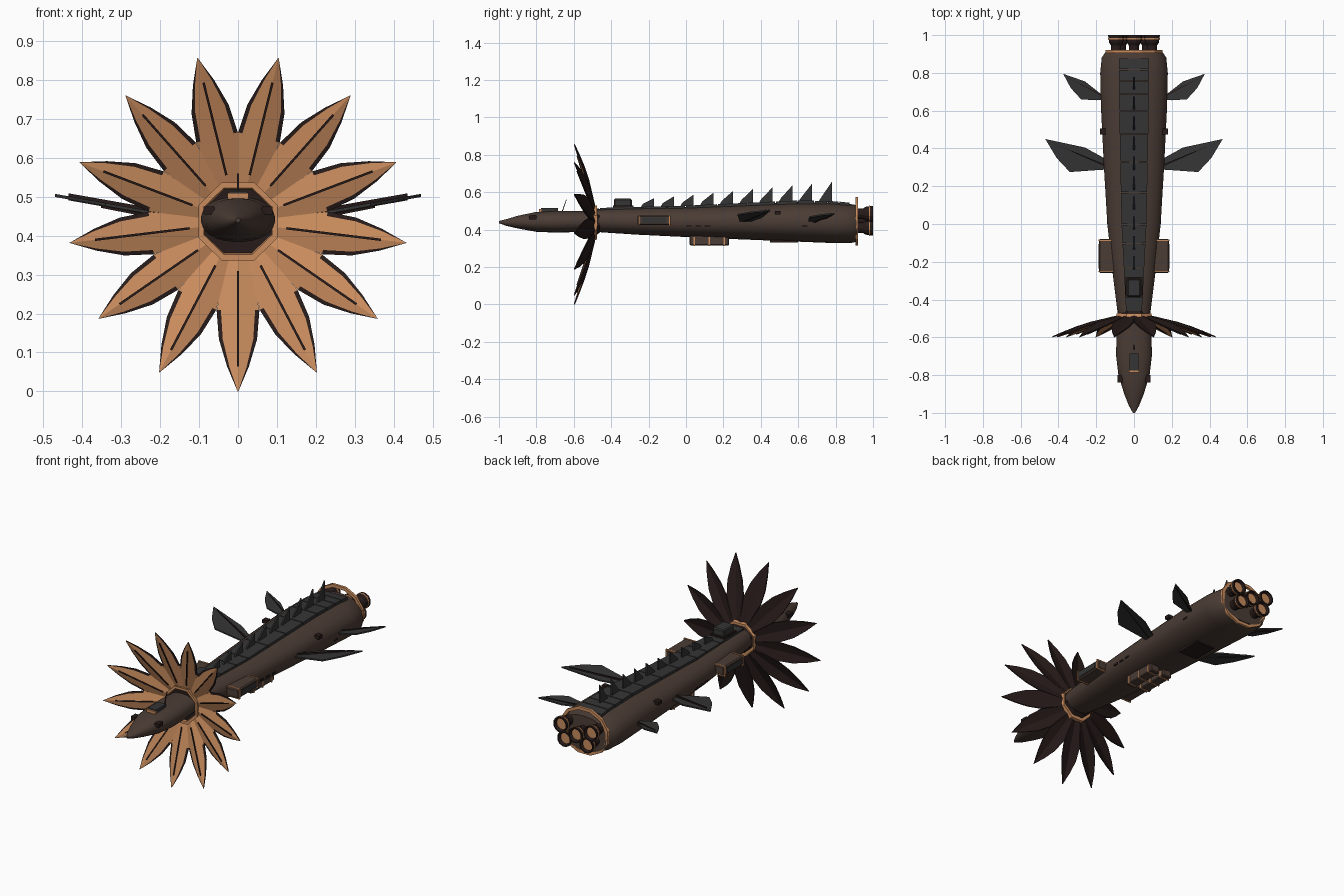
import bpy, bmesh, math
from mathutils import Vector

if "Cube" in bpy.data.objects:
    bpy.data.objects.remove(bpy.data.objects["Cube"])


def mat(name, rgb):
    m = bpy.data.materials.new(name)
    m.diffuse_color = (*rgb, 1)
    m.use_nodes = True
    m.node_tree.nodes["Principled BSDF"].inputs["Base Color"].default_value = m.diffuse_color
    return m


HULL = mat("brown_hull", (0.07, 0.045, 0.035))
DARK = mat("dark_grey", (0.035, 0.035, 0.035))
BLACK = mat("black_brown", (0.02, 0.011, 0.01))
COPPER = mat("copper", (0.58, 0.26, 0.11))


def finish(name, bm, mats, smooth=False, normals=True):
    if normals:
        bmesh.ops.recalc_face_normals(bm, faces=bm.faces)
    me = bpy.data.meshes.new(name)
    bm.to_mesh(me)
    bm.free()
    ob = bpy.data.objects.new(name, me)
    bpy.context.collection.objects.link(ob)
    for m in mats:
        me.materials.append(m)
    if smooth:
        bpy.ops.object.select_all(action='DESELECT')
        ob.select_set(True)
        bpy.context.view_layer.objects.active = ob
        bpy.ops.object.shade_smooth_by_angle(angle=math.radians(35))
    return ob


def loft(name, sections, m, n=28, cx=0, smooth=True, closed=False, power=0.9):
    """Oval sections (y, half width, z low, z high) joined along y."""
    bm = bmesh.new()
    rings = []
    for y, hw, lo, hi in sections:
        ring = []
        for k in range(n):
            a = 2 * math.pi * (k + 0.5) / n
            c, s = math.cos(a), math.sin(a)
            x = math.copysign(abs(c) ** power, c) * hw
            z = (lo + hi) / 2 + math.copysign(abs(s) ** power, s) * (hi - lo) / 2
            ring.append(bm.verts.new((cx + x, y, z)))
        rings.append(ring)
    pairs = list(zip(rings, rings[1:])) + ([(rings[-1], rings[0])] if closed else [])
    for a, b in pairs:
        for k in range(n):
            j = (k + 1) % n
            bm.faces.new((a[k], a[j], b[j], b[k]))
    if not closed:
        bm.faces.new(rings[0])
        bm.faces.new(rings[-1])
    return finish(name, bm, [m], smooth)


def plate(name, pts, vec, m):
    """Flat polygon pushed along a vector."""
    bm = bmesh.new()
    f = bm.faces.new([bm.verts.new(p) for p in pts])
    r = bmesh.ops.extrude_face_region(bm, geom=[f])
    bmesh.ops.translate(bm, vec=vec, verts=[v for v in r['geom'] if isinstance(v, bmesh.types.BMVert)])
    return finish(name, bm, [m])


def box(name, x, y, z, m, bevel=0.0):
    bm = bmesh.new()
    bmesh.ops.create_cube(bm, size=1)
    for v in bm.verts:
        v.co = Vector([(a + b) / 2 + c * (b - a) for (a, b), c in zip((x, y, z), v.co)])
    if bevel:
        bmesh.ops.bevel(bm, geom=bm.edges[:], offset=bevel, segments=1, affect='EDGES')
    return finish(name, bm, [m])


def lerp(table, y):
    for (a, *p), (b, *q) in zip(table, table[1:]):
        if y <= b:
            t = (y - a) / (b - a)
            return [u + (v - u) * t for u, v in zip(p, q)]
    return table[-1][1:]


# Hull and nose
loft("main_hull", [(-0.5, 0.08, 0.39, 0.505), (-0.45, 0.09, 0.385, 0.512), (-0.25, 0.115, 0.372, 0.518),
                   (0, 0.142, 0.36, 0.522), (0.3, 0.16, 0.347, 0.535), (0.6, 0.175, 0.335, 0.547),
                   (0.8, 0.18, 0.327, 0.545), (0.88, 0.172, 0.328, 0.537), (0.92, 0.145, 0.335, 0.53)], HULL)
loft("nose", [(-1, 0.006, 0.434, 0.446), (-0.96, 0.028, 0.42, 0.456), (-0.9, 0.052, 0.406, 0.474),
              (-0.8, 0.083, 0.388, 0.495), (-0.7, 0.095, 0.384, 0.5), (-0.6, 0.094, 0.386, 0.5),
              (-0.48, 0.085, 0.39, 0.5)], HULL)

# Collar and stern ring
loft("neck_collar", [(-0.515, 0.11, 0.328, 0.545), (-0.475, 0.1, 0.34, 0.535), (-0.475, 0.085, 0.36, 0.51),
                     (-0.515, 0.095, 0.345, 0.53)], COPPER, 8, smooth=False, closed=True, power=1)
loft("collar_core", [(-0.505, 0.1, 0.345, 0.53), (-0.46, 0.092, 0.38, 0.515)], BLACK, 8, smooth=False, power=1)
loft("stern_ring", [(0.905, 0.155, 0.31, 0.58), (0.92, 0.155, 0.31, 0.58), (0.92, 0.138, 0.328, 0.562),
                    (0.905, 0.138, 0.328, 0.562)], COPPER, 12, smooth=False, closed=True, power=1)

# Thirteen petals with dark edges and a centre rib
CZ, N = 0.434, 13
petals, ribs = bmesh.new(), bmesh.new()
profile = [(0.09, 0.024), (0.16, 0.04), (0.225, 0.055), (0.3, 0.049), (0.37, 0.028), (0.434, 0.001)]


def petal_point(a, r, p, dy):
    return (r * math.sin(a) + p * math.cos(a), -0.5 - 0.3 * (r - 0.1) + dy, CZ + r * math.cos(a) - p * math.sin(a))


for k in range(N):
    a = math.pi + 2 * math.pi * k / N
    rows = [[petals.verts.new(petal_point(a, r, w * s, 0.014 * abs(s) * w / 0.055))
             for s in (-1, -0.8, 0, 0.8, 1)] for r, w in profile]
    for i, (lo, hi) in enumerate(zip(rows, rows[1:])):
        for j in range(4):
            f = petals.faces.new((lo[j], lo[j + 1], hi[j + 1], hi[j]))
            f.material_index = 1 if j in (0, 3) and i > 1 else 0
    q = [ribs.verts.new(petal_point(a, r, p, d)) for d in (-0.004, 0.004)
         for r, p in ((0.125, -0.003), (0.125, 0.003), (0.37, 0.003), (0.37, -0.003))]
    for f in ((0, 1, 2, 3), (7, 6, 5, 4), (0, 4, 5, 1), (1, 5, 6, 2), (2, 6, 7, 3), (3, 7, 4, 0)):
        ribs.faces.new([q[i] for i in f])
ob = finish("petals", petals, [COPPER, BLACK], normals=False)
sol = ob.modifiers.new("thickness", 'SOLIDIFY')
sol.thickness, sol.offset = 0.006, -1
sol.material_offset = sol.material_offset_rim = 1
finish("petal_ribs", ribs, [BLACK])

# Spine deck in panels
deck = [(-0.46, 0.042, 0.516), (0, 0.066, 0.528), (0.6, 0.078, 0.556), (0.8, 0.08, 0.552), (0.88, 0.08, 0.543)]
cuts = [-0.46, -0.23, -0.1, 0, 0.17, 0.33, 0.48, 0.6, 0.69, 0.76, 0.82, 0.88]
for i, (a, b) in enumerate(zip(cuts, cuts[1:])):
    (w0, z0), (w1, z1) = lerp(deck, a), lerp(deck, b - 0.005)
    plate(f"deck_panel_{i}", [(-w0, a, z0), (w0, a, z0), (w1, b - 0.005, z1), (-w1, b - 0.005, z1)], (0, 0, -0.035), DARK)

# Sawtooth spines
for i in range(10):
    y, top = -0.17 + 0.1055 * i, 0.568 + 0.0097 * i
    z = lerp(deck, y)[1]
    plate(f"spine_{i}", [(-0.004, y - 0.072, z - 0.005), (-0.004, y, z - 0.005), (-0.004, y, top),
                         (-0.004, y - 0.06, z + 0.015)], (0.008, 0, 0), DARK)

# Leaf fins
front = [(0.12, 0.29), (0.16, 0.35), (0.26, 0.405), (0.47, 0.45), (0.41, 0.35), (0.34, 0.275), (0.2, 0.285)]
rear = [(0.14, 0.66), (0.19, 0.70), (0.26, 0.755), (0.375, 0.795), (0.335, 0.72), (0.28, 0.66), (0.2, 0.655)]
for s, side in ((1, "right"), (-1, "left")):
    for name, pts, z0, k in (("front_fin", front, 0.44, 0.18), ("rear_fin", rear, 0.435, 0.2)):
        plate(f"{name}_{side}", [(s * x, y, z0 + k * (x - 0.14)) for x, y in pts], (0, 0, 0.008), DARK)
        root, tip = pts[0], pts[3]
        dx, dz = tip[0] - root[0], k * (tip[0] - root[0])
        plate(f"{name}_rib_{side}", [(s * root[0], root[1], z0 - 0.005), (s * root[0], root[1] + 0.012, z0 - 0.005),
                                     (s * (root[0] + dx * 0.9), tip[1] - 0.02, z0 - 0.006 + dz * 0.9)], (0, 0, 0.018), BLACK)
    # Side pods with copper end frames
    xs = lambda a, b: tuple(sorted((s * a, s * b)))
    box(f"side_pod_{side}", xs(0.1, 0.185), (-0.26, -0.08), (0.424, 0.476), HULL, 0.006)
    for y in (-0.255, -0.09):
        box(f"pod_frame_{side}", xs(0.11, 0.188), (y, y + 0.007), (0.42, 0.479), COPPER)
    box(f"pod_panel_{side}", xs(0.18, 0.188), (-0.235, -0.105), (0.435, 0.465), DARK)
    # Small hull details
    box(f"thruster_block_{side}", xs(0.15, 0.18), (0.475, 0.505), (0.48, 0.5), BLACK)
    for y in (0.0, 0.05, 0.1, 0.62):
        box(f"hull_port_{side}", xs(0.12, lerp([(0, 0.143), (0.7, 0.18)], y)[0]), (y, y + 0.03), (0.415, 0.425), BLACK)
    box(f"nose_window_{side}", xs(0.06, 0.088), (-0.84, -0.8), (0.455, 0.475), BLACK)
    # Belly pods
    box(f"belly_pod_{side}", xs(0.012, 0.07), (0.02, 0.23), (0.315, 0.37), HULL, 0.005)
    for y in (0.04, 0.12, 0.2):
        box(f"belly_band_{side}", xs(0.01, 0.072), (y, y + 0.008), (0.313, 0.36), COPPER)

# Top boxes, belly hatch and antenna
box("deck_box", (-0.036, 0.036), (-0.385, -0.29), (0.51, 0.565), DARK, 0.006)
box("deck_box_base", (-0.045, 0.045), (-0.39, -0.28), (0.505, 0.53), BLACK)
box("nose_sensor", (-0.025, 0.025), (-0.775, -0.685), (0.49, 0.515), DARK)
box("nose_sensor_lip", (-0.027, 0.027), (-0.785, -0.773), (0.488, 0.51), COPPER)
box("belly_hatch", (-0.06, 0.06), (0.45, 0.6), (0.332, 0.35), BLACK)
plate("antenna", [(-0.002, -0.665, 0.495), (-0.002, -0.66, 0.495), (-0.002, -0.638, 0.56), (-0.002, -0.641, 0.56)],
      (0.004, 0, 0), BLACK)

# Engine nozzles
for i, (x, z) in enumerate(((0, 0.45), (-0.095, 0.485), (0.095, 0.485), (-0.07, 0.41), (0.07, 0.41))):
    oval = lambda y, r: (y, r, z - r, z + r)
    loft(f"nozzle_{i}", [oval(0.9, 0.028), oval(0.945, 0.028), oval(0.96, 0.038), oval(1.0, 0.044),
                         oval(1.0, 0.037), oval(0.955, 0.02)], BLACK, 12, cx=x, smooth=False, power=1)
    loft(f"nozzle_band_{i}", [oval(0.978, 0.044), oval(0.985, 0.045)], COPPER, 12, cx=x, smooth=False, power=1)
